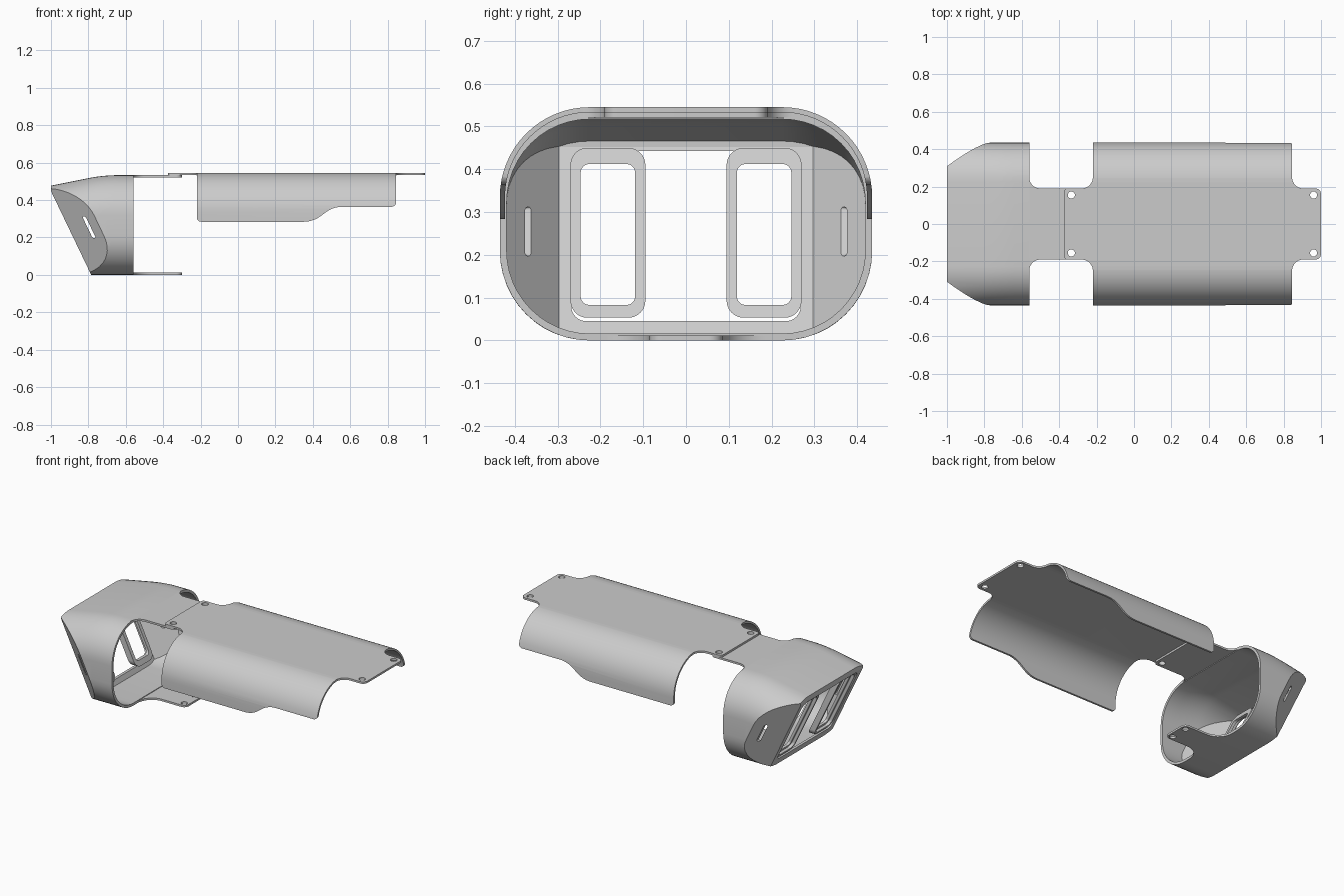
import bpy, bmesh, math
from mathutils import Vector

if "Cube" in bpy.data.objects:
    bpy.data.objects.remove(bpy.data.objects["Cube"])

K = 0.48          # lean of the slanted front: u = x + K*z
U0 = -0.785       # front plane position at z = 0
TOP = 0.533       # hood height


def fillet(pts, n=12):
    """Round polygon corners; each point is (a, b) or (a, b, radius)."""
    out = []
    for i, p in enumerate(pts):
        c = Vector(p[:2])
        if len(p) < 3:
            out.append(c)
            continue
        d1 = (Vector(pts[i - 1][:2]) - c).normalized()
        d2 = (Vector(pts[(i + 1) % len(pts)][:2]) - c).normalized()
        half = d1.angle(d2) / 2
        centre = c + (d1 + d2).normalized() * p[2] / math.sin(half)
        t = p[2] / math.tan(half)
        a, b = c + d1 * t - centre, c + d2 * t - centre
        sweep = a.angle_signed(b)
        for k in range(n + 1):
            w = -sweep * k / n
            out.append(centre + Vector((a.x * math.cos(w) - a.y * math.sin(w),
                                        a.x * math.sin(w) + a.y * math.cos(w))))
    return out


def rect(a0, a1, b0, b1, r):
    return [(a0, b0, r), (a1, b0, r), (a1, b1, r), (a0, b1, r)]


def mirrored(half):
    """Close a half outline by mirroring it over its second coordinate."""
    return half + [(p[0], -p[1], *p[2:]) for p in reversed(half)]


def prism_mesh(pts, axis, stations, shear=0.0, n=12):
    """Extrude an outline along an axis through the given stations."""
    bm = bmesh.new()
    rings = []
    for s in stations:
        ring = []
        for a, b in fillet(pts, n):
            v = {'x': (s, a, b), 'y': (a, s, b), 'z': (a, b, s)}[axis]
            ring.append(bm.verts.new((v[0] - shear * v[2], v[1], v[2])))
        rings.append(ring)
    for r1, r2 in zip(rings, rings[1:]):
        for i in range(len(r1)):
            bm.faces.new((r1[i - 1], r1[i], r2[i], r2[i - 1]))
    bm.faces.new(rings[0])
    bm.faces.new(rings[-1])
    return bm


def finish(bm, name):
    bmesh.ops.remove_doubles(bm, verts=bm.verts, dist=1e-6)
    bmesh.ops.recalc_face_normals(bm, faces=bm.faces)
    me = bpy.data.meshes.new(name)
    bm.to_mesh(me)
    bm.free()
    ob = bpy.data.objects.new(name, me)
    bpy.context.collection.objects.link(ob)
    return ob


def prism(name, *args, **kw):
    return finish(prism_mesh(*args, **kw), name)


def boolean(ob, cutter, op='DIFFERENCE'):
    cutter.hide_render = True
    m = ob.modifiers.new("cut", 'BOOLEAN')
    m.operation, m.object, m.solver = op, cutter, 'EXACT'
    bpy.context.view_layer.objects.active = ob
    bpy.ops.object.modifier_apply(modifier=m.name)
    bpy.data.objects.remove(cutter)


def drill(ob, x, y, r=0.019):
    for s in (-1, 1):
        boolean(ob, prism("hole_cutter", rect(x - r, x + r, s * y - r, s * y + r, r * 0.999),
                          'z', (-0.1, 0.7), n=6))


def smooth(ob):
    bpy.ops.object.select_all(action='DESELECT')
    ob.select_set(True)
    bpy.context.view_layer.objects.active = ob
    bpy.ops.object.shade_smooth_by_angle(angle=math.radians(25))


def hood_solid(name, off, x_end):
    """Rounded tube with drooping top, slanted front and two side facets."""
    xs = [-1.15, -1.0] + [-0.8 + 0.02 * i for i in range(9)] + [x_end]
    w = 0.435 - off
    bm = prism_mesh(rect(-w, w, off, TOP - off, 0.21 - off), 'x', xs)
    for v in bm.verts:
        d = max(0, -0.64 - v.co.x)
        drop = 0.625 * d * d if d < 0.16 else 0.016 + 0.2 * (d - 0.16)
        v.co.z *= 1 - drop / TOP
    planes = [((-1, 0, 0), (-1.0, 0, 0)), ((-1, 0, -K), (U0, 0, 0))]
    planes += [((-0.78, s, -0.78 * K), (-0.61, s * 0.44, 0)) for s in (-1, 1)]
    for no, co in planes:
        no = Vector(no).normalized()
        bmesh.ops.bisect_plane(bm, geom=bm.verts[:] + bm.edges[:] + bm.faces[:], dist=1e-6,
                               plane_co=Vector(co) - no * off, plane_no=no, clear_outer=True)
        bmesh.ops.holes_fill(bm, edges=[e for e in bm.edges if e.is_boundary], sides=0)
    return finish(bm, name)


# Hood: hollow shell, open at the back, with front window and side slots
hood = hood_solid("hood", 0.0, -0.56)
boolean(hood, hood_solid("hood_inside", 0.016, -0.5))
boolean(hood, prism("window_cutter", rect(-0.268, 0.268, 0.045, 0.442, 0.035),
                    'x', (-0.9, -0.72), shear=K))
for s in (-1, 1):
    boolean(hood, prism("slot_cutter", rect(-0.683, -0.665, 0.197, 0.312, 0.0088),
                        'y', (s * 0.3, s * 0.5), shear=K, n=6))
smooth(hood)

# Hood tabs: wide one on top, narrow one below, each with two screw holes
for name, w, r, z, hx, hy in (("hood_top_tab", 0.19, 0.059, TOP - 0.012, -0.335, 0.155),
                              ("hood_bottom_tab", 0.085, 0.1, 0.0, -0.33, 0.055)):
    tab = prism(name, mirrored([(-0.56, w + r + 0.001), (-0.56, w, r)][1:1] +
                               [(-0.562, w + r + 0.001), (-0.56, w + r + 0.001),
                                (-0.56, w, r), (-0.3, w, 0.03)]), 'z', (z, z + 0.012))
    drill(tab, hx, hy)
    smooth(tab)

# Two leaning stepped window frames
for s, side in ((-1, "right"), (1, "left")):
    def box(i, z0, z1, r):
        a, b = sorted((s * (0.095 + i), s * (0.27 - i)))
        return rect(a, b, z0, z1, r)
    frame = prism("window_frame_" + side, box(0, 0.053, 0.45, 0.04), 'x', (-0.778, -0.738), shear=K)
    boolean(frame, prism("step_cutter", box(0.012, 0.067, 0.432, 0.03), 'x', (-0.85, -0.757), shear=K))
    boolean(frame, prism("opening_cutter", box(0.024, 0.083, 0.412, 0.02), 'x', (-0.9, -0.7), shear=K))
    smooth(frame)

# Body cover: arched shell trimmed by its top outline and its side outline
T = 0.012
cover = prism("body_cover", [
    (0.435, 0.2), (0.435, 0.545, 0.21), (-0.435, 0.545, 0.21), (-0.435, 0.2),
    (-0.435 + T, 0.2), (-0.435 + T, 0.545 - T, 0.21 - T),
    (0.435 - T, 0.545 - T, 0.21 - T), (0.435 - T, 0.2)], 'x', (-0.42, 1.05), n=16)
boolean(cover, prism("top_outline", mirrored([
    (-0.375, 0.19, 0.02), (-0.22, 0.19, 0.06), (-0.22, 0.5), (0.845, 0.5),
    (0.845, 0.19, 0.06), (1.0, 0.19, 0.03)]), 'z', (0.1, 0.7)), 'INTERSECT')
boolean(cover, prism("side_outline", [
    (-0.45, 0.6), (-0.45, 0.45), (-0.221, 0.45), (-0.221, 0.284, 0.025),
    (0.40, 0.284, 0.15), (0.51, 0.364, 0.15), (0.846, 0.364, 0.025),
    (0.846, 0.45), (1.1, 0.45), (1.1, 0.6)], 'y', (-0.6, 0.6)), 'INTERSECT')
drill(cover, -0.335, 0.155)
drill(cover, 0.96, 0.155)
smooth(cover)
